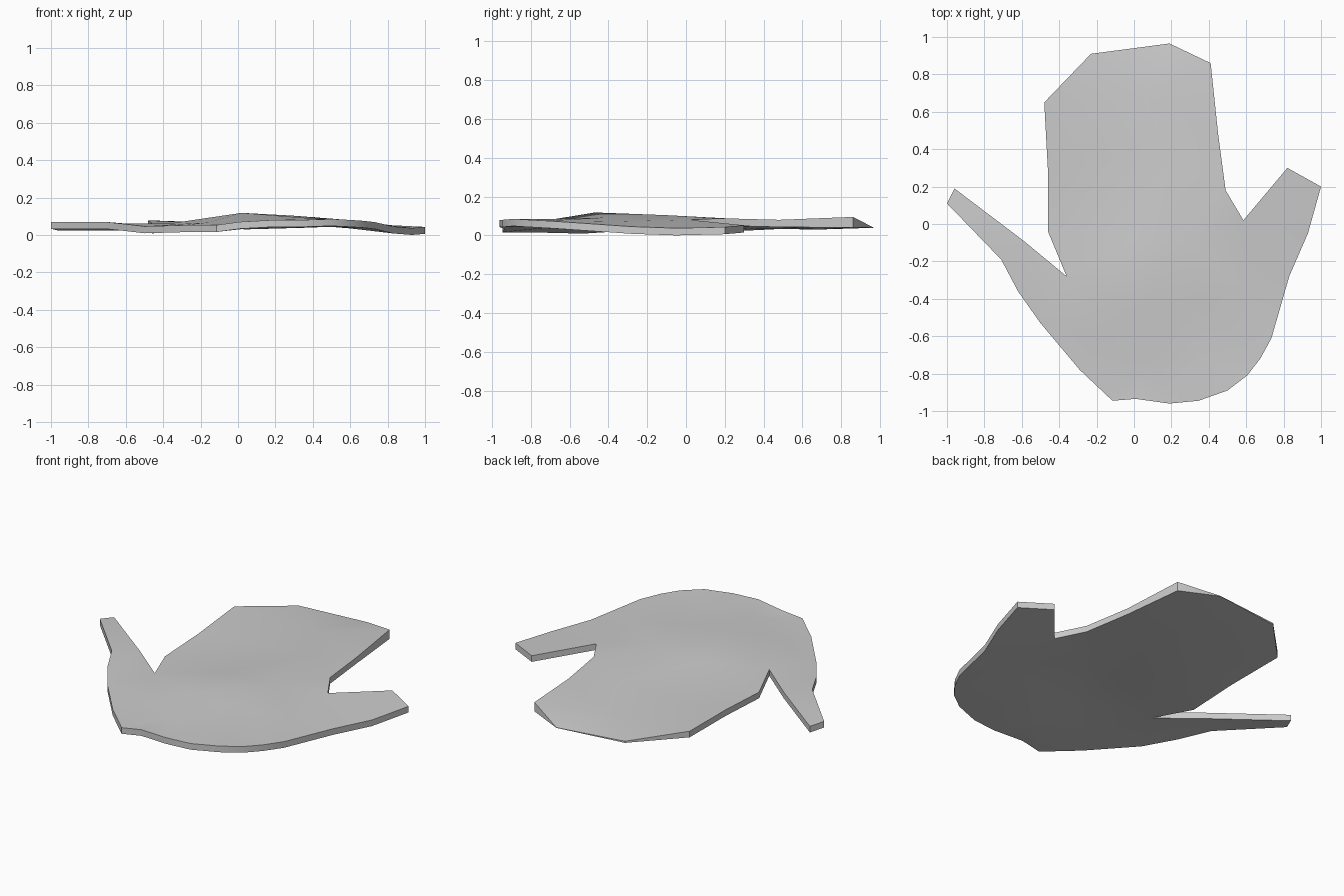
import bpy, bmesh
from mathutils import Vector
from mathutils.geometry import delaunay_2d_cdt

if "Cube" in bpy.data.objects:
    bpy.data.objects.remove(bpy.data.objects["Cube"])

# Outline of the sheet: x, y, height of the upper face
OUTLINE = [
    (-1.0, .11, .07), (-.71, -.19, .07), (-.62, -.36, .06), (-.5, -.53, .046),
    (-.29, -.78, .052), (-.115, -.945, .053), (.01, -.935, .07), (.19, -.96, .08),
    (.345, -.945, .08), (.5, -.89, .085), (.605, -.81, .08), (.675, -.72, .075),
    (.735, -.61, .068), (.83, -.28, .045), (.93, -.05, .037), (1.0, .2, .043),
    (.82, .3, .052), (.585, .02, .08), (.49, .18, .088), (.45, .48, .08),
    (.41, .86, .095), (.19, .965, .041), (-.23, .91, .05), (-.48, .65, .078),
    (-.46, .28, .06), (-.46, -.04, .045), (-.36, -.28, .062), (-.59, -.09, .06),
    (-.96, .19, .06)]

# Gentle bumps and the crease inside the outline
INNER = [
    (.02, -.47, .118), (.28, -.1, .104), (-.02, -.1, .085), (-.28, -.05, .062),
    (-.15, -.62, .068), (.08, -.73, .075), (.35, -.72, .083), (.35, -.42, .092),
    (.6, -.35, .072), (.2, .35, .08), (-.2, .35, .065), (.05, .68, .06)]

# Thickness where the rim thins out or thickens at the far end
THICK = {20: .055, 21: .002, 22: .01, 39: .03, 40: .03}

pts = OUTLINE + INNER
n = len(OUTLINE)


def inside(p):
    """Even-odd test of a point against the outline."""
    hit = False
    for i in range(n):
        (ax, ay, _), (bx, by, _) = OUTLINE[i - 1], OUTLINE[i]
        if (ay > p.y) != (by > p.y) and p.x < ax + (p.y - ay) * (bx - ax) / (by - ay):
            hit = not hit
    return hit


flat = [Vector(p[:2]) for p in pts]
rim = [(i, (i + 1) % n) for i in range(n)]
tris = delaunay_2d_cdt(flat, rim, [], 0, 1e-5)[2]
tris = [t for t in tris if inside(sum((flat[i] for i in t), Vector((0, 0))) / 3)]

# Two matching skins joined by a rim
bm = bmesh.new()
top = [bm.verts.new(p) for p in pts]
low = [bm.verts.new((x, y, max(0, z - THICK.get(i, .037))))
       for i, (x, y, z) in enumerate(pts)]
for t in tris:
    bm.faces.new([top[i] for i in t])
    bm.faces.new([low[i] for i in reversed(t)])
for i, j in rim:
    bm.faces.new([top[j], top[i], low[i], low[j]])
bmesh.ops.recalc_face_normals(bm, faces=bm.faces)

mesh = bpy.data.meshes.new("curved_sheet")
bm.to_mesh(mesh)
bm.free()
sheet = bpy.data.objects.new("curved_sheet", mesh)
bpy.context.collection.objects.link(sheet)
bpy.context.view_layer.objects.active = sheet
sheet.select_set(True)
bpy.ops.object.shade_smooth_by_angle(angle=0.6)
